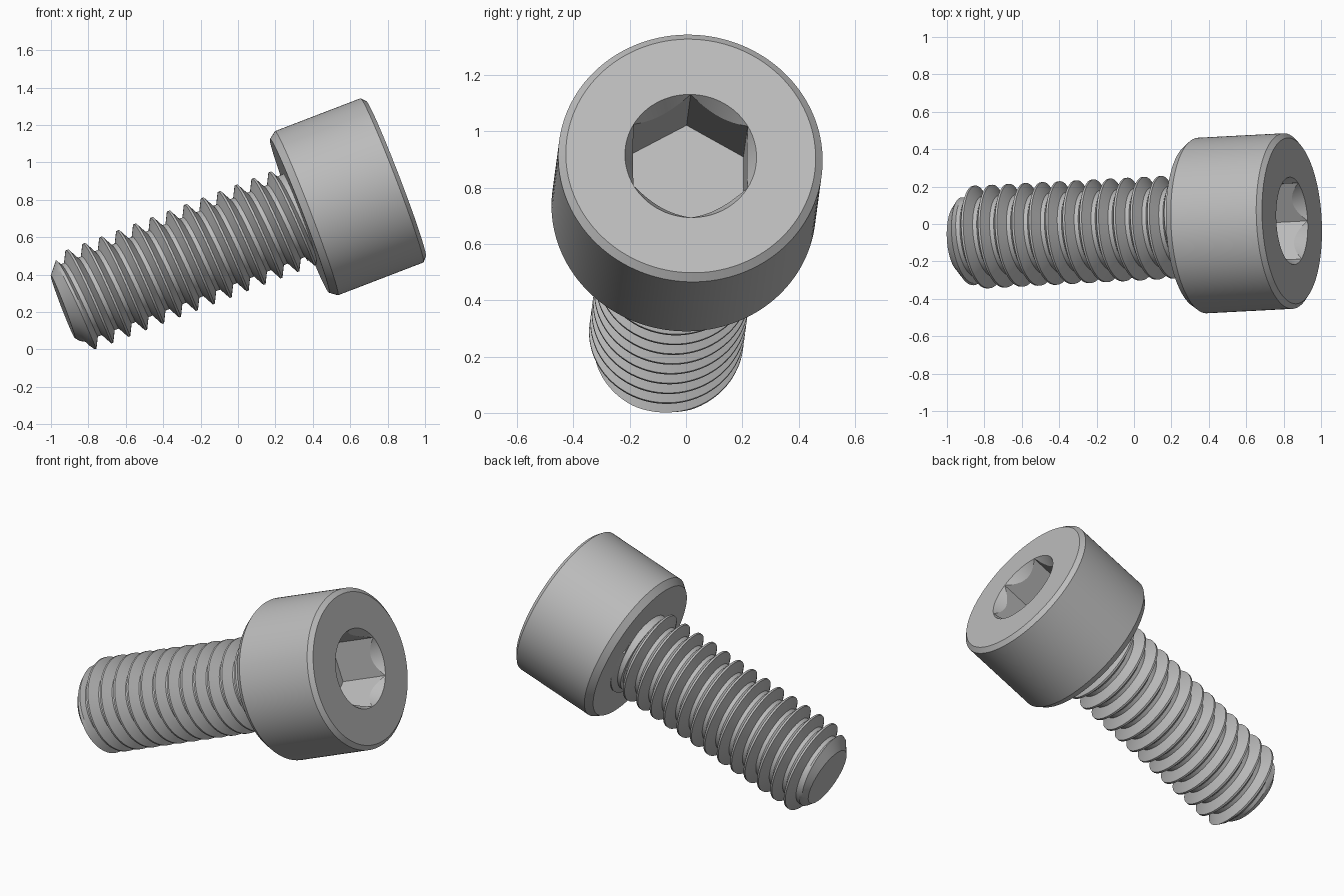
import bpy, bmesh
from math import cos, sin, tau
from mathutils import Vector, Matrix

cube = bpy.data.objects.get("Cube")
if cube:
    bpy.data.objects.remove(cube, do_unlink=True)

STEEL = (0.5, 0.5, 0.5, 1)
HEAD_R, HEAD_H = 0.47, 0.553
SHAFT_L = 1.357
MAJOR, MINOR, PITCH = 0.276, 0.216, 0.097
TIP_R = 0.18
HEX_R, HEX_DEPTH = 0.234, 0.306

steel = bpy.data.materials.new("grey_steel")
steel.use_nodes = True
steel.diffuse_color = STEEL
steel.node_tree.nodes["Principled BSDF"].inputs["Base Color"].default_value = STEEL

# Tilted frame: local z runs along the screw, origin under the head
axis = Vector((1, 0.052, 0.384)).normalized()
side = axis.cross(Vector((-0.358, 0, 0.934))).normalized()
up = side.cross(axis)
frame = Matrix((up, side, axis)).transposed().to_4x4()
frame.translation = (0.329, -0.010, 0.714)


def finish(name, bm):
    bmesh.ops.remove_doubles(bm, verts=bm.verts, dist=1e-5)
    bmesh.ops.recalc_face_normals(bm, faces=bm.faces)
    mesh = bpy.data.meshes.new(name)
    bm.to_mesh(mesh)
    bm.free()
    ob = bpy.data.objects.new(name, mesh)
    ob.matrix_world = frame
    mesh.materials.append(steel)
    bpy.context.collection.objects.link(ob)
    return ob


def activate(ob):
    bpy.ops.object.select_all(action='DESELECT')
    ob.select_set(True)
    bpy.context.view_layer.objects.active = ob


def smooth(ob):
    activate(ob)
    bpy.ops.object.shade_smooth_by_angle(angle=0.4)


def lathe(name, profile, sides):
    """Closed solid from (radius, height) points."""
    bm = bmesh.new()
    rings = [[bm.verts.new((r * cos(tau * i / sides), r * sin(tau * i / sides), z))
              for i in range(sides)] for r, z in profile]
    for a, b in zip(rings, rings[1:]):
        for i in range(sides):
            j = (i + 1) % sides
            bm.faces.new((a[i], a[j], b[j], b[i]))
    bm.faces.new(rings[0])
    bm.faces.new(rings[-1])
    return finish(name, bm)


# Head with chamfered rims
head = lathe("head", [(0.44, 0), (HEAD_R, 0.04), (HEAD_R, HEAD_H - 0.023),
                      (0.444, HEAD_H)], 128)

# Hexagonal socket and its conical lead-in
hexagon = lathe("socket_cutter", [(HEX_R, HEAD_H - HEX_DEPTH), (HEX_R, HEAD_H + 0.1)], 6)
lead_in = lathe("lead_in_cutter", [(0.192, HEAD_H - 0.08), (HEX_R, HEAD_H),
                                   (HEX_R + 0.005, HEAD_H + 0.01)], 96)
for cutter in (hexagon, lead_in):
    cutter.hide_render = True
    activate(head)
    cut = head.modifiers.new("cut", 'BOOLEAN')
    cut.object = cutter
    cut.solver = 'EXACT'
    bpy.ops.object.modifier_apply(modifier=cut.name)
    bpy.data.objects.remove(cutter, do_unlink=True)
smooth(head)

# Threaded shaft: one crest, flank, root, flank cycle per turn, chamfered at the tip
CYCLE = [(-0.06, 1), (0.06, 1), (0.22, 0.5), (0.38, 0), (0.62, 0), (0.78, 0.5)]
SIDES = 96
bm = bmesh.new()
columns = []
for i in range(SIDES + 1):
    turn = i / SIDES
    column = []
    for k in range(-17, 3):
        for f, h in CYCLE:
            z = -0.064 + PITCH * (k + f + turn)
            z = max(-SHAFT_L, min(0.01, z))
            r = min(MINOR + (MAJOR - MINOR) * h, TIP_R + 1.2 * (z + SHAFT_L))
            if z == 0.01:
                r = MINOR
            column.append(bm.verts.new((r * cos(tau * turn), r * sin(tau * turn), z)))
    columns.append(column)
for a, b in zip(columns, columns[1:]):
    for j in range(len(a) - 1):
        bm.faces.new((a[j], b[j], b[j + 1], a[j + 1]))
bmesh.ops.remove_doubles(bm, verts=bm.verts, dist=1e-5)
bmesh.ops.dissolve_degenerate(bm, edges=bm.edges, dist=1e-5)
bmesh.ops.holes_fill(bm, edges=[e for e in bm.edges if e.is_boundary], sides=0)
smooth(finish("threaded_shaft", bm))

# Plain collar where the thread runs out under the head
smooth(lathe("collar", [(0.24, -0.045), (0.24, 0.01)], 96))
